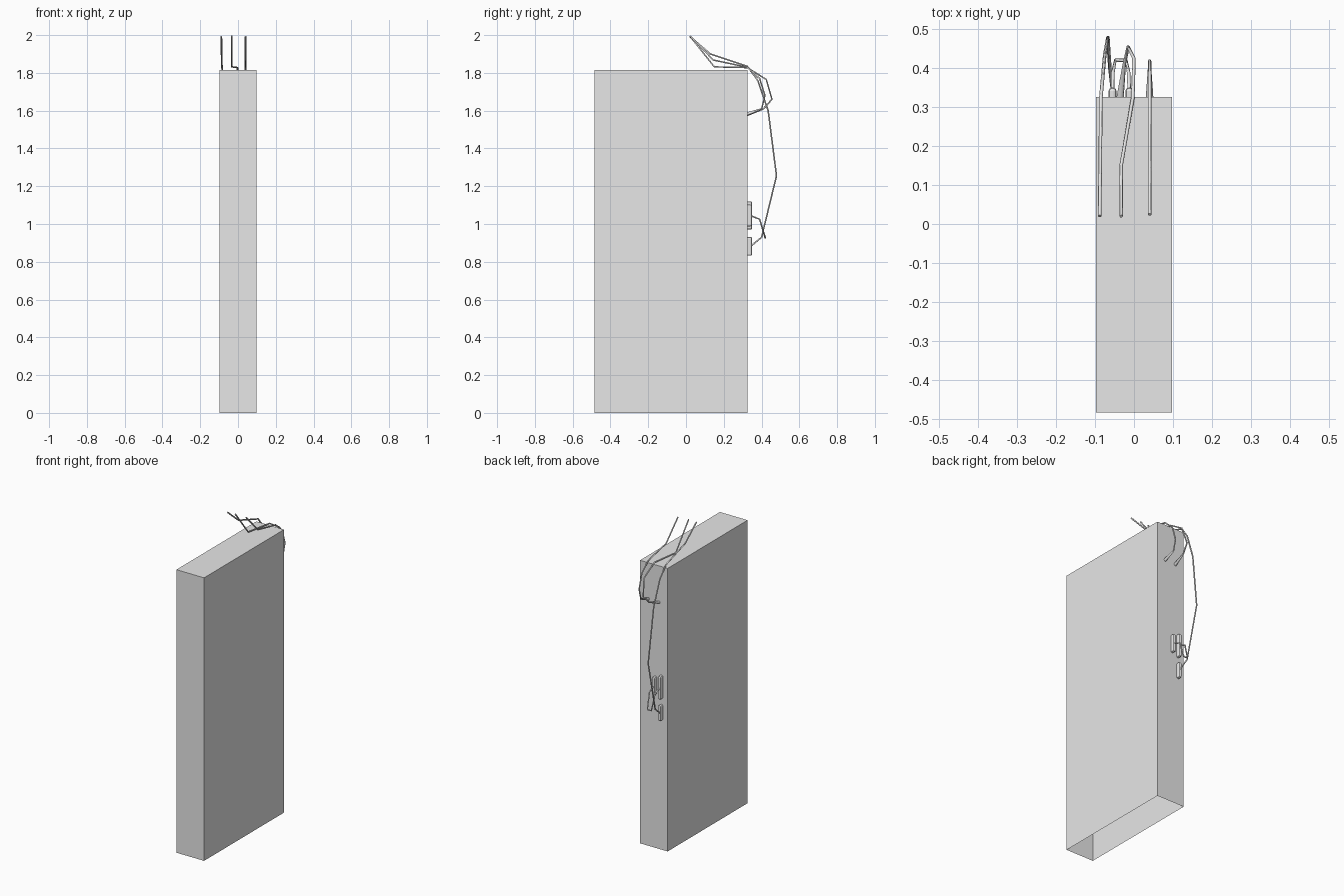
import bpy, bmesh
from mathutils import Matrix, Vector

if "Cube" in bpy.data.objects:
    bpy.data.objects.remove(bpy.data.objects["Cube"], do_unlink=True)

GREY = (0.8, 0.8, 0.8, 1.0)
grey = bpy.data.materials.new("light_grey")
grey.use_nodes = True
grey.diffuse_color = GREY
grey.node_tree.nodes["Principled BSDF"].inputs["Base Color"].default_value = GREY


def add_object(name, mesh):
    obj = bpy.data.objects.new(name, mesh)
    mesh.materials.clear()
    mesh.materials.append(grey)
    bpy.context.collection.objects.link(obj)
    return obj


def add_box(name, low, high, bevel=0.0, open_bottom=False):
    """Box between two corners, with optional chamfer and missing bottom."""
    low, high = Vector(low), Vector(high)
    size = high - low
    bm = bmesh.new()
    place = Matrix.Translation((low + high) / 2) @ Matrix.Diagonal((*size, 1))
    bmesh.ops.create_cube(bm, size=1, matrix=place)
    bm.normal_update()
    if open_bottom:
        under = [f for f in bm.faces if f.normal.z < -0.5]
        bmesh.ops.delete(bm, geom=under, context='FACES')
    if bevel:
        bmesh.ops.bevel(bm, geom=bm.edges[:], offset=bevel, segments=2,
                        profile=0.5, affect='EDGES')
    mesh = bpy.data.meshes.new(name)
    bm.to_mesh(mesh)
    bm.free()
    return add_object(name, mesh)


def add_wire(name, points, radius=0.0045, end_scale=1.0):
    """Thin round wire along straight segments, optionally flared at its end."""
    curve = bpy.data.curves.new(name + "_path", 'CURVE')
    curve.dimensions = '3D'
    curve.bevel_depth = radius
    curve.bevel_resolution = 1
    curve.use_fill_caps = True
    spline = curve.splines.new('POLY')
    spline.points.add(len(points) - 1)
    for p, co in zip(spline.points, points):
        p.co = (*co, 1)
    spline.points[-1].radius = end_scale
    helper = bpy.data.objects.new(name + "_path", curve)
    bpy.context.collection.objects.link(helper)
    graph = bpy.context.evaluated_depsgraph_get()
    mesh = bpy.data.meshes.new_from_object(helper.evaluated_get(graph))
    bpy.data.objects.remove(helper, do_unlink=True)
    bpy.data.curves.remove(curve)
    mesh.name = name
    return add_object(name, mesh)


# Tall slab body, open underneath
add_box("body", (-0.098, -0.484, 0), (0.098, 0.326, 1.815), open_bottom=True)

# Plugs on the back face
for name, x, z, half in (("tall_plug", -0.055, 1.045, 0.075),
                         ("side_plug", -0.012, 1.045, 0.057),
                         ("lower_plug", -0.055, 0.882, 0.05)):
    add_box(name, (x - 0.01, 0.315, z - half), (x + 0.01, 0.35, z + half), bevel=0.008)

# Long wire from the top down to the lower plug
add_wire("long_wire", [
    (-0.088, 0.02, 1.993), (-0.087, 0.13, 1.9), (-0.085, 0.325, 1.835),
    (-0.08, 0.38, 1.76), (-0.075, 0.435, 1.6), (-0.067, 0.479, 1.255),
    (-0.062, 0.4, 0.93), (-0.055, 0.34, 0.88)])

# Two wires that loop back into the body near the top
add_wire("middle_wire", [
    (-0.033, 0.02, 1.996), (-0.033, 0.15, 1.832), (-0.003, 0.325, 1.828),
    (0, 0.425, 1.765), (-0.015, 0.455, 1.66), (-0.025, 0.41, 1.61),
    (-0.036, 0.322, 1.58)], end_scale=2.2)
add_wire("side_wire", [
    (0.04, 0.024, 1.993), (0.04, 0.145, 1.868), (0.04, 0.325, 1.83),
    (0.04, 0.39, 1.77), (0.04, 0.418, 1.68), (0.04, 0.4, 1.61),
    (0.04, 0.322, 1.582)], end_scale=2.2)

# Short hanging loop joining the two upper plugs
add_wire("plug_loop", [
    (-0.012, 0.34, 1.045), (-0.014, 0.39, 1.025), (-0.02, 0.42, 0.925),
    (-0.048, 0.42, 0.925), (-0.054, 0.39, 1.025), (-0.055, 0.34, 1.045)])
